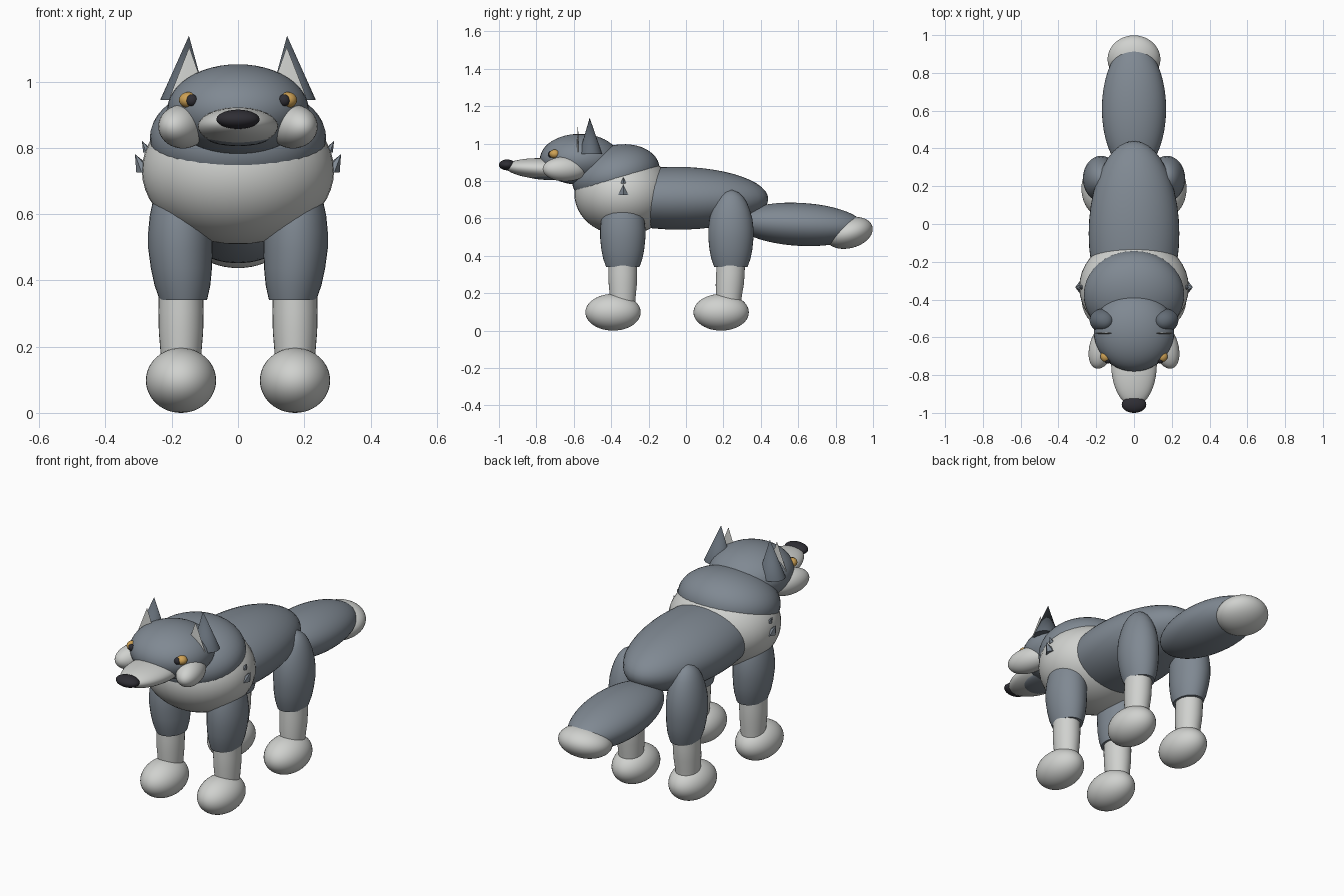
import bpy, bmesh, math
from mathutils import Matrix, Vector, Euler

if "Cube" in bpy.data.objects:
    bpy.data.objects.remove(bpy.data.objects["Cube"])


def material(name, rgb):
    m = bpy.data.materials.new(name)
    m.diffuse_color = (*rgb, 1)
    m.use_nodes = True
    m.node_tree.nodes["Principled BSDF"].inputs["Base Color"].default_value = m.diffuse_color
    return m


GREY = material("grey_fur", (0.215, 0.25, 0.29))
DARK = material("dark_fur", (0.125, 0.15, 0.18))
PALE = material("pale_fur", (0.63, 0.64, 0.62))
BLACK = material("black", (0.028, 0.027, 0.034))
AMBER = material("amber", (0.62, 0.36, 0.09))


def finish(name, bm, mat, matrix=Matrix()):
    """Turn a bmesh into a smooth shaded object."""
    bmesh.ops.transform(bm, matrix=matrix, verts=bm.verts)
    bmesh.ops.recalc_face_normals(bm, faces=bm.faces)
    me = bpy.data.meshes.new(name)
    bm.to_mesh(me)
    bm.free()
    me.materials.append(mat)
    ob = bpy.data.objects.new(name, me)
    bpy.context.collection.objects.link(ob)
    bpy.ops.object.select_all(action='DESELECT')
    ob.select_set(True)
    bpy.context.view_layer.objects.active = ob
    bpy.ops.object.shade_smooth_by_angle(angle=math.radians(40))
    return ob


def placed(loc, size=(1, 1, 1), rot=(0, 0, 0)):
    angles = Euler([math.radians(a) for a in rot])
    return Matrix.LocRotScale(Vector(loc), angles, Vector(size))


def ellipsoid(name, mat, loc, size, rot=(0, 0, 0)):
    bm = bmesh.new()
    bmesh.ops.create_uvsphere(bm, u_segments=40, v_segments=24, radius=1)
    return finish(name, bm, mat, placed(loc, size, rot))


def spike(name, mat, base, tip, rx, ry, sides=32):
    """Cone with an elliptical base, sheared so its point lands on tip."""
    bm = bmesh.new()
    ring = [bm.verts.new((base[0] + rx * math.cos(math.tau * i / sides),
                          base[1] + ry * math.sin(math.tau * i / sides), base[2]))
            for i in range(sides)]
    top = bm.verts.new(tip)
    bm.faces.new(ring)
    for i in range(sides):
        bm.faces.new((ring[i], ring[(i + 1) % sides], top))
    return finish(name, bm, mat)


def limb(name, mat, sections, sides=32):
    """Loft of ellipses; each section is x, y, z, rx, ry."""
    bm = bmesh.new()
    rings = [[bm.verts.new((x + rx * math.cos(math.tau * i / sides),
                            y + ry * math.sin(math.tau * i / sides), z))
              for i in range(sides)] for x, y, z, rx, ry in sections]
    for a, b in zip(rings, rings[1:]):
        for i in range(sides):
            j = (i + 1) % sides
            bm.faces.new((a[i], a[j], b[j], b[i]))
    bm.faces.new(rings[0])
    bm.faces.new(rings[-1])
    return finish(name, bm, mat)


# Torso, neck and chest ruff
ellipsoid("body", GREY, (0, -0.05, 0.712), (0.24, 0.49, 0.168), (-0.5, 0, 0))
ellipsoid("chest_ruff", PALE, (0, -0.335, 0.735), (0.29, 0.262, 0.222))
ellipsoid("neck", GREY, (0, -0.375, 0.835), (0.266, 0.238, 0.16), (14, 0, 0))

# Tail with pale tip
ellipsoid("tail", GREY, (0, 0.61, 0.572), (0.17, 0.345, 0.115), (-3, 0, 0))
ellipsoid("tail_tip", PALE, (0, 0.872, 0.527), (0.14, 0.129, 0.082), (15, 0, 0))

# Head, muzzle, jaw and nose
ellipsoid("head", GREY, (0, -0.568, 0.92), (0.213, 0.213, 0.136))
ellipsoid("muzzle", PALE, (0, -0.74, 0.868), (0.121, 0.225, 0.057), (-3, 0, 0))
ellipsoid("lower_jaw", GREY, (0, -0.715, 0.835), (0.095, 0.14, 0.026))
ellipsoid("nose", BLACK, (0, -0.956, 0.89), (0.065, 0.044, 0.029))

# Profile of the upper leg: height, thickness factor at that height
UPPER = [(0.345, 0.74), (0.39, 0.87), (0.44, 0.95), (0.50, 1.0), (0.55, 1.0),
         (0.60, 0.95), (0.65, 0.84), (0.69, 0.70), (0.72, 0.54), (0.742, 0.34), (0.755, 0.08)]

for side, s in (("left", 1), ("right", -1)):
    # Cheeks and eyes
    ellipsoid(side + "_cheek", PALE, (s * 0.166, -0.645, 0.868), (0.068, 0.125, 0.066),
              (0, 0, s * 17))
    ellipsoid(side + "_eye", AMBER, (s * 0.15, -0.702, 0.948), (0.028, 0.028, 0.024))
    ellipsoid(side + "_pupil", BLACK, (s * 0.139, -0.722, 0.947), (0.018, 0.016, 0.018))

    # Ears with pale inner faces
    spike(side + "_ear", DARK, (s * 0.165, -0.51, 0.948), (s * 0.148, -0.515, 1.142),
          0.07, 0.062)
    spike(side + "_inner_ear", PALE, (s * 0.15, -0.578, 0.96), (s * 0.147, -0.578, 1.108),
          0.055, 0.007)

    # Fur tufts on the ruff
    for i, (x, z, r, h) in enumerate(((0.275, 0.73, 0.032, 0.055),
                                      (0.268, 0.79, 0.018, 0.035))):
        spike(f"{side}_fur_tuft_{i + 1}", GREY, (s * x, -0.335, z),
              (s * (x + r + 0.004), -0.335, z + h), r, r, 6)

    # Legs and paws
    for end, y, lean in (("front", -0.338, 0.0), ("rear", 0.24, -0.012)):
        name = f"{side}_{end}"
        limb(name + "_upper_leg", GREY,
             [(s * (0.165 + 0.009 * min(1, (z - 0.345) / 0.15)), y, z, 0.097 * f, 0.121 * f)
              for z, f in UPPER])
        limb(name + "_lower_leg", PALE,
             [(s * 0.172, y + lean * t, z, r, r * 1.12)
              for t, z, r in ((1, 0.13, 0.058), (0.9, 0.19, 0.062), (0.5, 0.25, 0.067),
                              (0.2, 0.31, 0.068), (0, 0.38, 0.067))])
        ellipsoid(name + "_paw", PALE, (s * 0.172, y - 0.052, 0.102), (0.106, 0.148, 0.098),
                  (0, 0, 0))

# Rest the paws on the ground
for ob in bpy.context.collection.objects:
    ob.location.z -= 0.004
